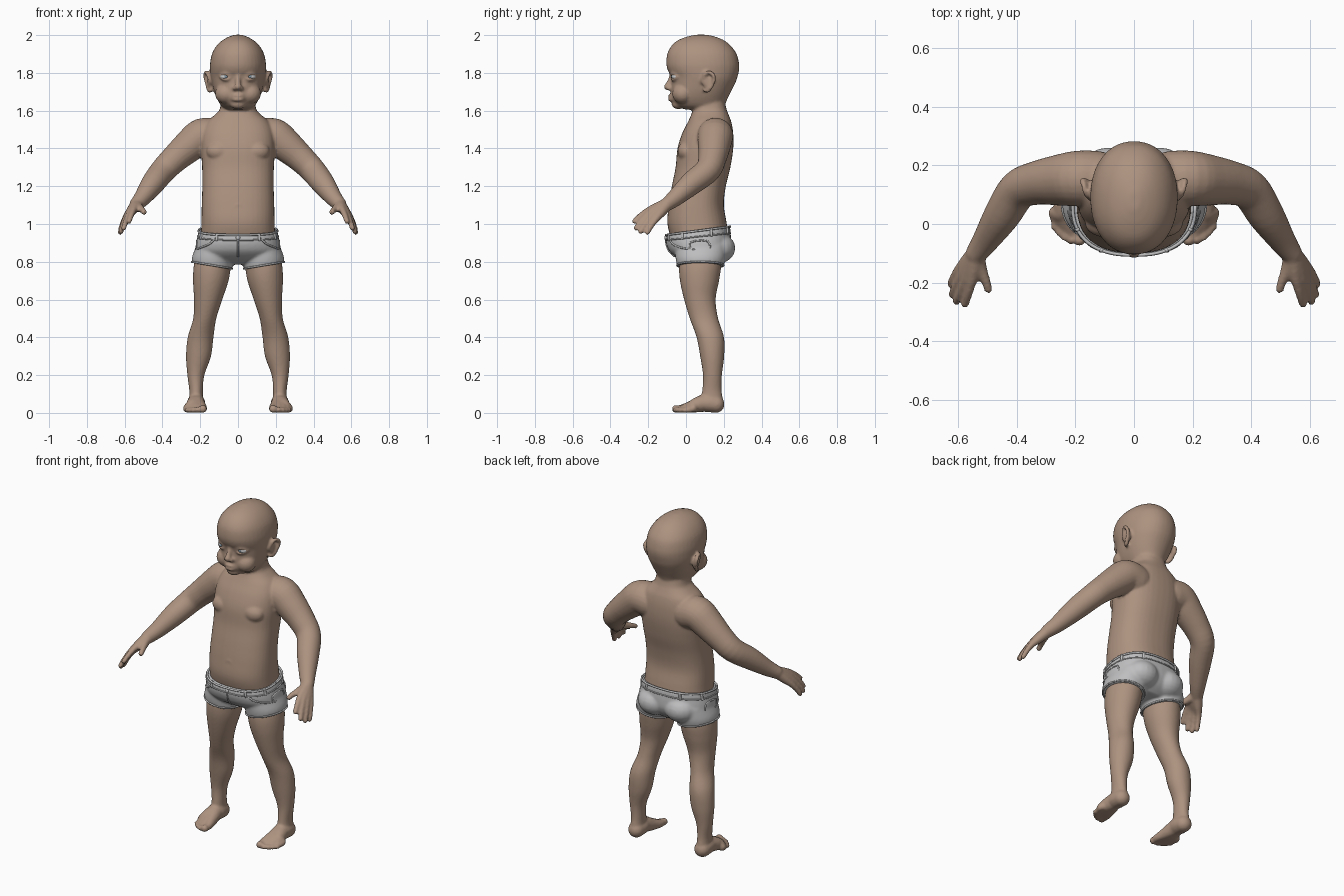
import bpy, bmesh, math
from mathutils import Vector, Matrix


def material(name, rgb):
    m = bpy.data.materials.new(name)
    m.diffuse_color = (*rgb, 1)
    return m


SKIN = material("skin", (0.42, 0.29, 0.215))
CLOTH = material("light grey cloth", (0.52, 0.52, 0.53))
WHITE = material("eye white", (0.62, 0.62, 0.62))
IRIS = material("iris grey blue", (0.22, 0.30, 0.36))


def spline(rows, n=5):
    """Catmull-Rom interpolation of equal-length tuples."""
    out = []
    for i in range(len(rows) - 1):
        a, b, c, d = (rows[max(0, min(len(rows) - 1, i + k))] for k in (-1, 0, 1, 2))
        for j in range(n):
            t = j / n
            out.append([q + 0.5 * t * (r - p + t * (2*p - 5*q + 4*r - s + t * (3*(q - r) + s - p)))
                        for p, q, r, s in zip(a, b, c, d)])
    return out + [list(rows[-1])]


def skin_rings(bm, rings):
    rings = [[bm.verts.new(p) for p in r] for r in rings]
    n = len(rings[0])
    for a, b in zip(rings, rings[1:]):
        for i in range(n):
            bm.faces.new((a[i], a[(i + 1) % n], b[(i + 1) % n], b[i]))
    bm.faces.new(rings[0])
    bm.faces.new(rings[-1])


def ring_point(row, ang, p):
    z, cx, yf, yb, w = row
    c, s = math.cos(ang), math.sin(ang)
    e = 2 / p
    return Vector((cx + w * math.copysign(abs(c) ** e, c),
                   (yf + yb) / 2 + (yb - yf) / 2 * math.copysign(abs(s) ** e, s), z))


def loft(bm, rows, p=2.0, warp=lambda v: v, sides=40):
    """Stack of horizontal superellipses: (z, centre x, front y, back y, half width)."""
    skin_rings(bm, [[warp(ring_point(r, 2 * math.pi * i / sides, p)) for i in range(sides)]
                    for r in spline(rows)])


def ball(bm, c, r):
    r = r if isinstance(r, tuple) else (r, r, r)
    bmesh.ops.create_uvsphere(bm, u_segments=20, v_segments=12, radius=1,
                              matrix=Matrix.Translation(c) @ Matrix.Diagonal((*r, 1)))


def tube(bm, pts, sides=16, n=4):
    """Round-ended tube through (x, y, z, radius) points."""
    pts = spline(pts, n)
    pos = [Vector(q[:3]) for q in pts]
    u, rings = None, []
    for i, q in enumerate(pts):
        d = (pos[min(i + 1, len(pos) - 1)] - pos[max(i - 1, 0)]).normalized()
        u = d.orthogonal() if u is None else u - d * u.dot(d)
        u.normalize()
        v = d.cross(u)
        rings.append([pos[i] + q[3] * (u * math.cos(a) + v * math.sin(a))
                      for a in (2 * math.pi * k / sides for k in range(sides))])
    skin_rings(bm, rings)
    for q in (pts[0], pts[-1]):
        ball(bm, q[:3], q[3])


def mirror_all(bm):
    g = bmesh.ops.duplicate(bm, geom=bm.verts[:] + bm.edges[:] + bm.faces[:])["geom"]
    for v in g:
        if isinstance(v, bmesh.types.BMVert):
            v.co.x = -v.co.x


def finish(bm, name, mat, voxel=0, smooth=0):
    bmesh.ops.recalc_face_normals(bm, faces=bm.faces[:])
    for f in bm.faces:
        f.smooth = True
    me = bpy.data.meshes.new(name)
    bm.to_mesh(me)
    bm.free()
    me.materials.append(mat)
    ob = bpy.data.objects.new(name, me)
    bpy.context.collection.objects.link(ob)
    if voxel:
        m = ob.modifiers.new("blend", 'REMESH')
        m.mode, m.voxel_size, m.use_smooth_shade = 'VOXEL', voxel, True
        m = ob.modifiers.new("soften", 'SMOOTH')
        m.factor, m.iterations = 0.5, smooth
    return ob


# ---- body: one side first, then mirrored, then the central parts
bm = bmesh.new()
# leg
loft(bm, [(.86, .115, -.02, .18, .10), (.78, .135, -.036, .186, .099), (.70, .144, -.032, .175, .094),
          (.60, .158, -.010, .157, .075), (.50, .176, .020, .170, .061), (.40, .198, .056, .201, .068),
          (.30, .209, .075, .202, .066), (.20, .223, .090, .190, .045), (.12, .222, .086, .188, .036),
          (.06, .222, .075, .198, .038)])
# foot and toes
for tx, ty, r in ((.186, -.075, .021), (.214, -.070, .016), (.236, -.058, .015), (.255, -.042, .014), (.270, -.022, .014)):
    tube(bm, [(.222, .158, .046, .046), (.222, .10, .052, .047), ((.222 + tx) / 2, .04, .036, .035),
              (tx, ty + .06, .024, .023), (tx, ty + .03, r, r * .9), (tx, ty + r, r, r)])
# arm
tube(bm, [(.13, .155, 1.46, .095), (.19, .155, 1.465, .095), (.25, .15, 1.42, .088), (.33, .14, 1.35, .075),
          (.395, .115, 1.285, .068), (.45, .03, 1.215, .062), (.505, -.055, 1.14, .046), (.537, -.10, 1.105, .037)], 24)
# hand: palm strands running into the fingers
for k, mid, tip in (((.553, -.195, 1.075), (.566, -.240, 1.045), (.576, -.273, 1.015)),
                    ((.574, -.195, 1.058), (.593, -.238, 1.015), (.605, -.264, .978)),
                    ((.590, -.182, 1.040), (.609, -.218, .995), (.619, -.240, .960)),
                    ((.600, -.162, 1.022), (.616, -.188, .985), (.624, -.204, .955))):
    w = Vector((.537, -.10, 1.105))
    m = w.lerp(Vector(k), .55)
    tube(bm, [(*w, .033), (*m, .026), (*k, .0175), (*mid, .015), (*tip, .0135)])
tube(bm, [(.537, -.11, 1.10, .03), (.522, -.155, 1.085, .022), (.505, -.195, 1.073, .016), (.497, -.222, 1.062, .0145)])
# chest, cheek, ear, eyelids, nostril wing
ball(bm, (.10, .005, 1.385), (.068, .05, .052))
ball(bm, (.062, -.015, 1.69), (.06, .058, .055))
tube(bm, [(.146, .085, 1.75, .008), (.160, .098, 1.79, .010), (.170, .125, 1.803, .010), (.173, .148, 1.78, .011),
          (.166, .143, 1.745, .010), (.153, .118, 1.708, .012), (.143, .098, 1.708, .009)])
ball(bm, (.150, .118, 1.755), (.012, .032, .042))
for h in (1, -1):
    tube(bm, [(.035, -.070, 1.780, .006), (.050, -.075, 1.780 + .012 * h, .0075),
              (.066, -.071, 1.780 + .015 * h, .0075), (.082, -.060, 1.780 + .011 * h, .0075), (.096, -.045, 1.778, .006)])
ball(bm, (.018, -.088, 1.718), (.013, .015, .011))
mirror_all(bm)
# torso and neck
loft(bm, [(.82, 0, -.03, .20, .17), (.90, 0, -.07, .225, .195), (1.0, 0, -.098, .216, .194), (1.1, 0, -.091, .200, .192),
          (1.2, 0, -.075, .211, .189), (1.3, 0, -.055, .235, .190), (1.4, 0, -.045, .250, .196), (1.48, 0, -.02, .250, .190),
          (1.54, 0, .010, .240, .165), (1.58, 0, .028, .225, .120), (1.61, 0, .033, .214, .096), (1.68, 0, .02, .20, .088)], 2.4)
# head
loft(bm, [(1.605, 0, .0, .19, .06), (1.625, 0, -.05, .205, .088), (1.66, 0, -.076, .218, .110), (1.70, 0, -.080, .238, .126),
          (1.75, 0, -.078, .263, .139), (1.78, 0, -.080, .273, .145), (1.815, 0, -.097, .281, .148), (1.85, 0, -.104, .281, .148),
          (1.90, 0, -.099, .268, .138), (1.94, 0, -.079, .240, .116), (1.97, 0, -.047, .205, .086), (1.99, 0, 0, .16, .052),
          (2.002, 0, .05, .11, .018)], 2.15)
# nose, lips, chin, navel
tube(bm, [(0, -.075, 1.79, .012), (0, -.086, 1.755, .013), (0, -.098, 1.727, .019)])
for z, r in ((1.679, .009), (1.659, .010)):
    tube(bm, [(-.038, -.062, 1.667, .006), (-.02, -.079, z, r), (0, -.085, z, r), (.02, -.079, z, r), (.038, -.062, 1.667, .006)])
ball(bm, (0, -.040, 1.634), (.042, .036, .026))
tube(bm, [(.014 * math.cos(a), -.089, 1.09 + .014 * math.sin(a), .0045) for a in (i * math.pi / 4 for i in range(9))], 8)
finish(bm, "body", SKIN, .0076, 3)

# ---- eyes
for side, s in (("left", 1), ("right", -1)):
    for name, c, r, mat in (("eyeball", (.066, -.050, 1.780), (.029, .026, .018), WHITE),
                            ("iris", (.064, -.071, 1.780), (.009, .0075, .009), IRIS)):
        bm = bmesh.new()
        ball(bm, (s * c[0], c[1], c[2]), r)
        finish(bm, side + "_" + name, mat)


# ---- shorts
def tilt(v):
    """Waist rises to the back."""
    k = max(0, min(1, (v.z - .80) / .16))
    return Vector((v.x, v.y, v.z + .13 * k * (v.y - .08)))


def hem(v):
    """Leg openings drop towards the inside."""
    k = max(0, min(1, (.88 - v.z) / .1))
    return Vector((v.x, v.y, v.z + .17 * k * (v.x - .14)))


HIPS = [(.785, 0, .02, .17, .10), (.82, 0, -.045, .215, .20), (.86, 0, -.085, .238, .224), (.90, 0, -.102, .240, .222),
        (.935, 0, -.107, .236, .214), (.966, 0, -.106, .234, .209)]
LEG = [(.778, .138, -.047, .199, .107), (.82, .135, -.055, .210, .107), (.89, .12, -.06, .22, .10)]
bm = bmesh.new()
loft(bm, LEG, 2.1, hem)
ball(bm, (.088, .165, .872), (.10, .096, .082))
mirror_all(bm)
loft(bm, HIPS, 2.4, tilt)
finish(bm, "shorts", CLOTH, .0085, 2)

# ---- stitched trim: waistband edges, hems, belt loops, pockets, fly, button
bm = bmesh.new()
TURN = [2 * math.pi * i / 32 for i in range(33)]
tube(bm, [(*hem(ring_point(LEG[0], a, 2.1) + Vector((0, 0, .004))), .005) for a in TURN], 8, 2)
for deg in (-62, -25, 20, 62):
    a = math.radians(deg)
    tube(bm, [(*tilt(ring_point(r, a, 2.4)), .0075) for r in HIPS[-2:]], 8)
hip = spline(HIPS, 6)
tube(bm, [(*tilt(ring_point(hip[i], math.radians(d), 2.4)), .005) for i, d in ((24, -58), (19, -50), (15, -30), (13, -8))], 8)
tube(bm, [(*tilt(ring_point(hip[i], math.radians(d), 2.4)), .005)
          for i, d in ((10, -12), (10, 12), (19, 12), (19, -12), (10, -12))], 8, 3)
mirror_all(bm)
for row, r in ((HIPS[-1], .006), (HIPS[-2], .004)):
    tube(bm, [(*tilt(ring_point(row, a, 2.4)), r) for a in TURN], 8, 2)
tube(bm, [(*tilt(ring_point(hip[i], -math.pi / 2, 2.4)), .005) for i in (8, 13, 18, 24)], 8)
ball(bm, tilt(Vector((0, -.108, .95))), (.012, .007, .012))
finish(bm, "shorts_trim", CLOTH)
